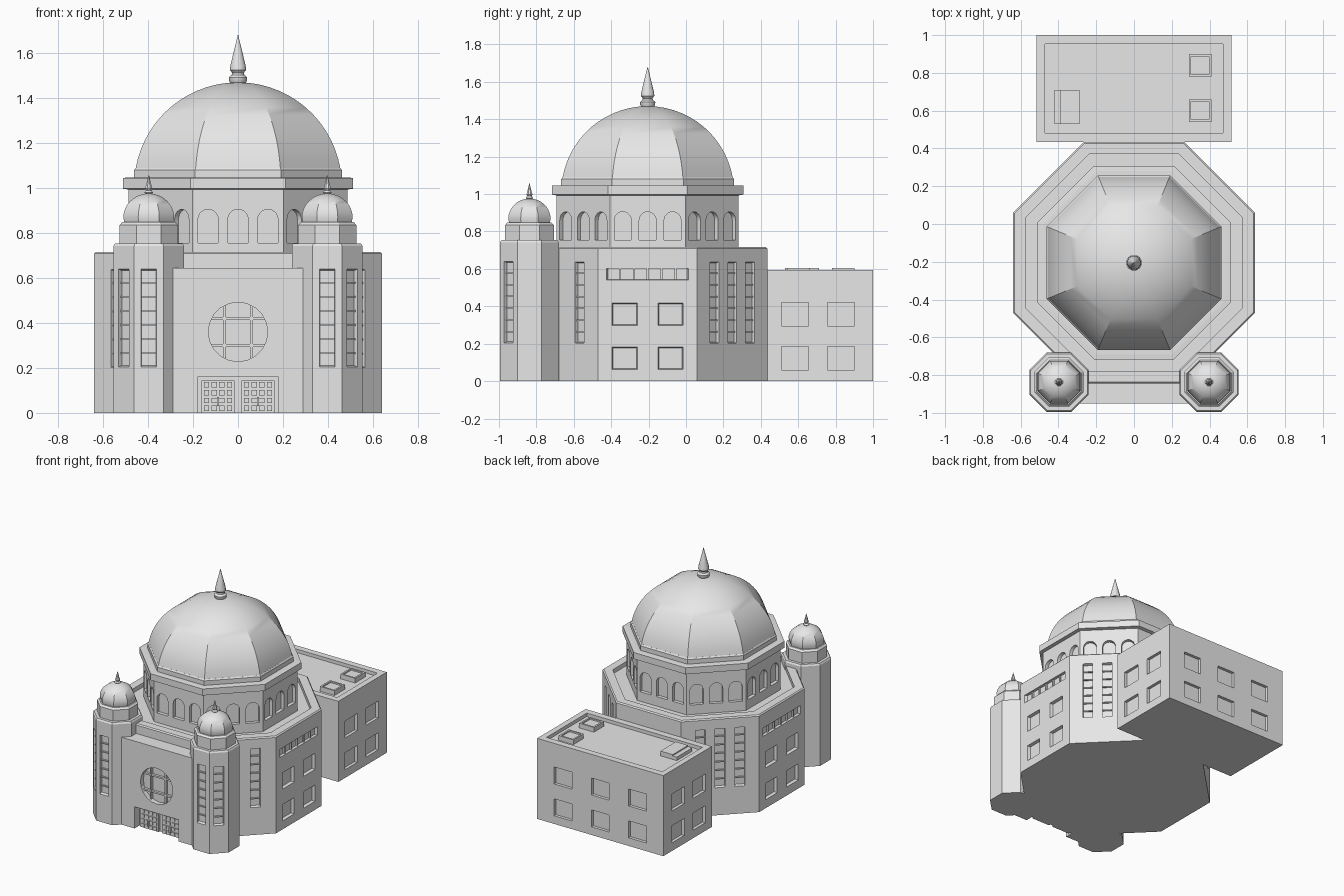
import bpy, bmesh
from math import sin, cos, pi, radians, sqrt
from mathutils import Matrix, Vector

if "Cube" in bpy.data.objects:
    bpy.data.objects.remove(bpy.data.objects["Cube"])

STONE = (0.8, 0.8, 0.8, 1)
stone = bpy.data.materials.new("pale stone")
stone.use_nodes = True
stone.diffuse_color = STONE
stone.node_tree.nodes["Principled BSDF"].inputs["Base Color"].default_value = STONE

HALL = Vector((0, -0.205, 0))
SIDE = 0.64          # hall apothem
TOWER = 0.157        # tower apothem


def finish(name, bm, smooth=False):
    bmesh.ops.recalc_face_normals(bm, faces=bm.faces)
    mesh = bpy.data.meshes.new(name)
    bm.to_mesh(mesh)
    bm.free()
    mesh.materials.append(stone)
    obj = bpy.data.objects.new(name, mesh)
    bpy.context.collection.objects.link(obj)
    if smooth:
        bpy.ops.object.select_all(action="DESELECT")
        obj.select_set(True)
        bpy.context.view_layer.objects.active = obj
        bpy.ops.object.shade_smooth_by_angle(angle=radians(30))
    return obj


def lathe(name, profile, centre, sides=8, smooth=False):
    """Turn (apothem, height) points into a polygonal solid with flat ends."""
    bm = bmesh.new()
    grow = 1 / cos(pi / sides)
    rings = []
    for r, z in profile:
        angles = [(2 * i + 1) * pi / sides for i in range(sides)]
        rings.append([bm.verts.new((centre[0] + r * grow * cos(a),
                                    centre[1] + r * grow * sin(a), z)) for a in angles])
    for low, high in zip(rings, rings[1:]):
        for i in range(sides):
            j = (i + 1) % sides
            bm.faces.new((low[i], low[j], high[j], high[i]))
    bm.faces.new(rings[0])
    bm.faces.new(rings[-1])
    return finish(name, bm, smooth)


def rect(w, h, x=0, y=0):
    return [(x + sx * w / 2, y + sy * h / 2) for sx, sy in ((-1, -1), (1, -1), (1, 1), (-1, 1))]


def arch(w, h, n=10):
    r = w / 2
    curve = [(r * cos(i * pi / n), h - r + r * sin(i * pi / n)) for i in range(n + 1)]
    return [(-r, 0), (r, 0)] + curve


def prism(bm, pts, m, top, bottom, shrink=1.0):
    """Extrude an outline along the frame's normal, optionally narrowing inwards."""
    a = [bm.verts.new(m @ Vector((x, y, top))) for x, y in pts]
    b = [bm.verts.new(m @ Vector((x * shrink, y * shrink, bottom))) for x, y in pts]
    bm.faces.new(a)
    bm.faces.new(b[::-1])
    for i in range(len(pts)):
        j = (i + 1) % len(pts)
        bm.faces.new((a[i], b[i], b[j], a[j]))


def wall(centre, apothem, degrees, along, z):
    """Frame on a wall: x runs along it, y is up, z points outwards."""
    a = radians(degrees)
    n, t = Vector((cos(a), sin(a), 0)), Vector((-sin(a), cos(a), 0))
    p = Vector(centre) + n * apothem + t * along + Vector((0, 0, z))
    return Matrix(((t.x, 0, n.x, p.x), (t.y, 0, n.y, p.y), (0, 1, 0, p.z), (0, 0, 0, 1)))


def carve(obj, bm):
    cutter = finish("cutter", bm)
    cutter.hide_render = True
    mod = obj.modifiers.new("openings", "BOOLEAN")
    mod.operation, mod.solver, mod.object = "DIFFERENCE", "EXACT", cutter
    bpy.context.view_layer.objects.active = obj
    bpy.ops.object.modifier_apply(modifier=mod.name)
    bpy.data.objects.remove(cutter)


def box(bm, x, y, z, w, d, h):
    prism(bm, rect(w, d, x, y), Matrix.Translation((0, 0, z)), h, 0)


def slot(cut, bars, m):
    """Tall narrow window with glazing bars."""
    prism(cut, rect(0.068, 0.44), m, 0.01, -0.02, 0.96)
    for i in range(1, 7):
        prism(bars, rect(0.064, 0.008, 0, -0.22 + i * 0.44 / 7), m, -0.01, -0.021)


bars = bmesh.new()

# Main octagonal hall with parapet
hall = lathe("main_hall", [(SIDE, 0), (SIDE, 0.708), (0.632, 0.716), (0.575, 0.716),
                           (0.575, 0.685)], HALL)
cut = bmesh.new()
for a in (0, 180):
    for along in (-0.1225, 0.1225):
        for z in (0.1225, 0.3575):
            prism(cut, rect(0.14, 0.125), wall(HALL, SIDE, a, along, z), 0.01, -0.022, 0.88)
    strip = wall(HALL, SIDE, a, 0, 0.572)
    prism(cut, rect(0.445, 0.062), strip, 0.01, -0.02, 0.95)
    for i in range(-2, 3):
        prism(bars, rect(0.01, 0.058, i * 0.074), strip, -0.008, -0.021)
for a in (45, 135):
    for along in (-0.135, 0, 0.135):
        slot(cut, bars, wall(HALL, SIDE, a, along, 0.42))
for a, along in ((-45, 0.125), (-135, -0.125)):
    slot(cut, bars, wall(HALL, SIDE, a, along, 0.42))
carve(hall, cut)

# Drum with arched windows
drum = lathe("drum", [(0.487, 0.67), (0.487, 1.0)], HALL)
cut = bmesh.new()
for a in range(0, 360, 45):
    for along in (-0.133, 0, 0.133):
        prism(cut, arch(0.09, 0.15), wall(HALL, 0.487, a, along, 0.755), 0.01, -0.025)
carve(drum, cut)

# Cornice, great dome and finial
lathe("drum_cornice", [(0.487, 0.993), (0.512, 0.997), (0.512, 1.045), (0.485, 1.047)], HALL)
lathe("dome_base", [(0.462, 1.04), (0.462, 1.08), (0.455, 1.09)], HALL)
R, MID = 0.462, 1.008
heights = [1.088 + 0.382 * sin(i / 14 * pi / 2) for i in range(14)]
lathe("great_dome", [(sqrt(R * R - (z - MID) ** 2), z) for z in heights] + [(0.01, 1.47)],
      HALL, smooth=True)
lathe("dome_finial", [(0.03, 1.46), (0.04, 1.478), (0.041, 1.492), (0.028, 1.503),
                      (0.026, 1.512), (0.036, 1.525), (0.034, 1.545), (0.018, 1.61),
                      (0.001, 1.68)], HALL, 12, True)

# Entrance block with round window and doorway
FRONT = 0.95
bm = bmesh.new()
box(bm, 0, -0.825, 0, 0.58, 0.25, 0.645)
porch = finish("entrance_block", bm)
cut = bmesh.new()
rose = wall((0, 0, 0), FRONT, -90, 0, 0.36)
prism(cut, [(0.132 * cos(i * pi / 10), 0.132 * sin(i * pi / 10)) for i in range(20)],
      rose, 0.01, -0.035)
door = wall((0, 0, 0), FRONT, -90, 0, 0)
prism(cut, rect(0.36, 0.18, 0, 0.07), door, 0.01, -0.06)
carve(porch, cut)
for s in (-0.06, 0.06):
    prism(bars, rect(0.012, 0.234, s), rose, -0.015, -0.036)
    prism(bars, rect(0.234, 0.012, 0, s), rose, -0.017, -0.036)
finish("window_bars", bars)

# Panelled double doors with handles
doors = bmesh.new()
handles = bmesh.new()
for s in (-1, 1):
    prism(doors, rect(0.148, 0.145, s * 0.089, 0.0725), door, -0.045, -0.065)
    for col in range(4):
        for row in range(4):
            prism(doors, rect(0.024, 0.024, s * (0.038 + col * 0.034), 0.02 + row * 0.035),
                  door, -0.038, -0.05)
    prism(handles, rect(0.01, 0.04, s * 0.089, 0.05), door, -0.022, -0.05)
finish("doors", doors)
finish("door_handles", handles)

# Corner towers
for side, s, diagonal in (("left", 1, -45), ("right", -1, -135)):
    c = (s * 0.397, -0.837, 0)
    shaft = lathe(side + "_tower", [(TOWER, 0), (TOWER, 0.742), (0.15, 0.754)], c)
    cut, tower_bars = bmesh.new(), bmesh.new()
    for a in (-90, diagonal):
        slot(cut, tower_bars, wall(c, TOWER, a, 0, 0.422))
    carve(shaft, cut)
    finish(side + "_tower_bars", tower_bars)
    lathe(side + "_tower_tier", [(0.13, 0.74), (0.13, 0.835), (0.118, 0.848)], c)
    arc = [i / 8 * pi / 2 for i in range(8)]
    lathe(side + "_tower_dome", [(0.108, 0.845)] + [(0.113 * cos(t), 0.868 + 0.108 * sin(t))
                                                    for t in arc] + [(0.004, 0.976)],
          c, smooth=True)
    lathe(side + "_tower_finial", [(0.012, 0.97), (0.02, 0.98), (0.012, 0.99), (0.016, 0.998),
                                   (0.01, 1.02), (0.001, 1.058)], c, 8, True)

# Rear annex with recessed roof and windows
bm = bmesh.new()
box(bm, 0, 0.7175, 0, 1.03, 0.565, 0.595)
annex = finish("rear_annex", bm)
cut = bmesh.new()
prism(cut, rect(0.945, 0.47), Matrix.Translation((0, 0.7175, 0.595)), 0.02, -0.025)
for z in (0.1225, 0.3575):
    for a, s in ((0, 1), (180, -1)):
        for y in (0.583, 0.828):
            prism(cut, rect(0.145, 0.125), wall((0, 0, 0), 0.515, a, s * y, z), 0.01, -0.022)
    for x in (-0.305, 0, 0.305):
        prism(cut, rect(0.145, 0.125), wall((0, 0, 0), 1.0, 90, x, z), 0.01, -0.022)
carve(annex, cut)

# Roof skylights and access hatch
for name, y in (("rear_skylight", 0.84), ("front_skylight", 0.6)):
    lathe(name, [(0.06, 0.56), (0.06, 0.605), (0.048, 0.605), (0.048, 0.595)], (0.35, y), 4)
bm = bmesh.new()
box(bm, -0.338, 0.62, 0.56, 0.1, 0.18, 0.045)
box(bm, -0.405, 0.62, 0.56, 0.034, 0.18, 0.036)
finish("roof_hatch", bm)
